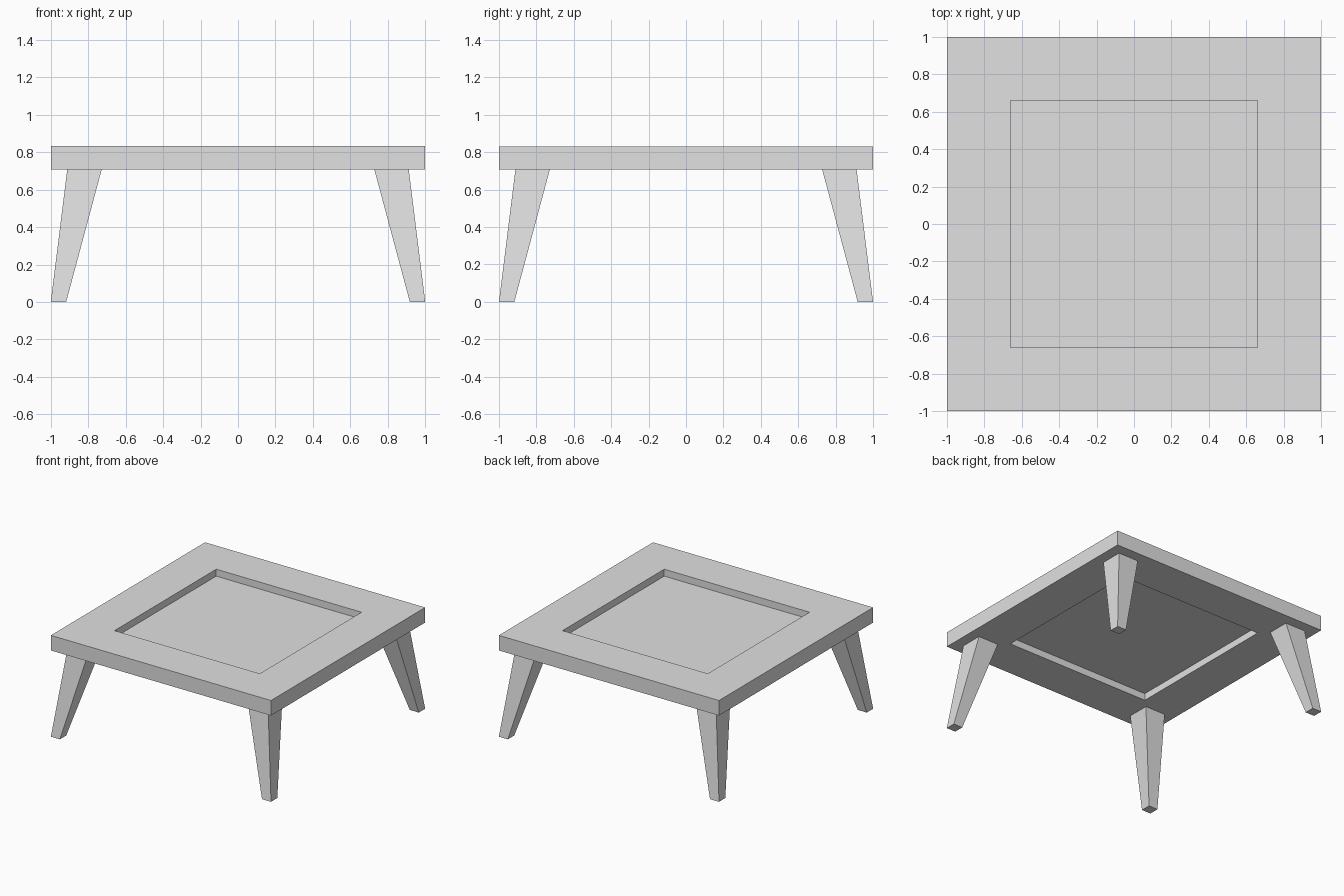
import bpy
import bmesh

cube = bpy.data.objects.get("Cube")
if cube:
    bpy.data.objects.remove(cube, do_unlink=True)

grey = bpy.data.materials.new("plain_grey")
grey.use_nodes = True
colour = (0.75, 0.75, 0.75, 1)
grey.diffuse_color = colour
grey.node_tree.nodes["Principled BSDF"].inputs["Base Color"].default_value = colour

TOP = 0.832        # upper side of the table top
UNDER = 0.708      # underside of the table top
RECESS = 0.057     # depth of the sunken panel on each side
BORDER = 0.34      # width of the frame round the panel


def add_object(name, bm):
    bmesh.ops.recalc_face_normals(bm, faces=bm.faces)
    mesh = bpy.data.meshes.new(name)
    bm.to_mesh(mesh)
    bm.free()
    mesh.materials.append(grey)
    obj = bpy.data.objects.new(name, mesh)
    bpy.context.collection.objects.link(obj)


# Table top: a slab with a square panel sunk in from above and below
bm = bmesh.new()
bmesh.ops.create_cube(bm, size=2)
for v in bm.verts:
    v.co.z = TOP if v.co.z > 0 else UNDER
bm.normal_update()
panels = [f for f in bm.faces if abs(f.normal.z) > 0.9]
bmesh.ops.inset_individual(bm, faces=panels, thickness=BORDER, use_even_offset=True)
for face in panels:
    shift = -RECESS if face.normal.z > 0 else RECESS
    sunk = bmesh.ops.extrude_discrete_faces(bm, faces=[face])["faces"][0]
    bmesh.ops.translate(bm, verts=sunk.verts, vec=(0, 0, shift))
add_object("table_top", bm)


# Legs: tapered square posts that splay out to the corners
def leg(name, sx, sy):
    bm = bmesh.new()
    bmesh.ops.create_cube(bm, size=1)
    for v in bm.verts:
        inner, outer = (0.728, 0.912) if v.co.z > 0 else (0.918, 1.0)
        v.co.x = sx * (outer if v.co.x > 0 else inner)
        v.co.y = sy * (outer if v.co.y > 0 else inner)
        v.co.z = UNDER if v.co.z > 0 else 0
    add_object(name, bm)


for side, sx in (("left", 1), ("right", -1)):
    for end, sy in (("front", -1), ("back", 1)):
        leg(f"{end}_{side}_leg", sx, sy)
